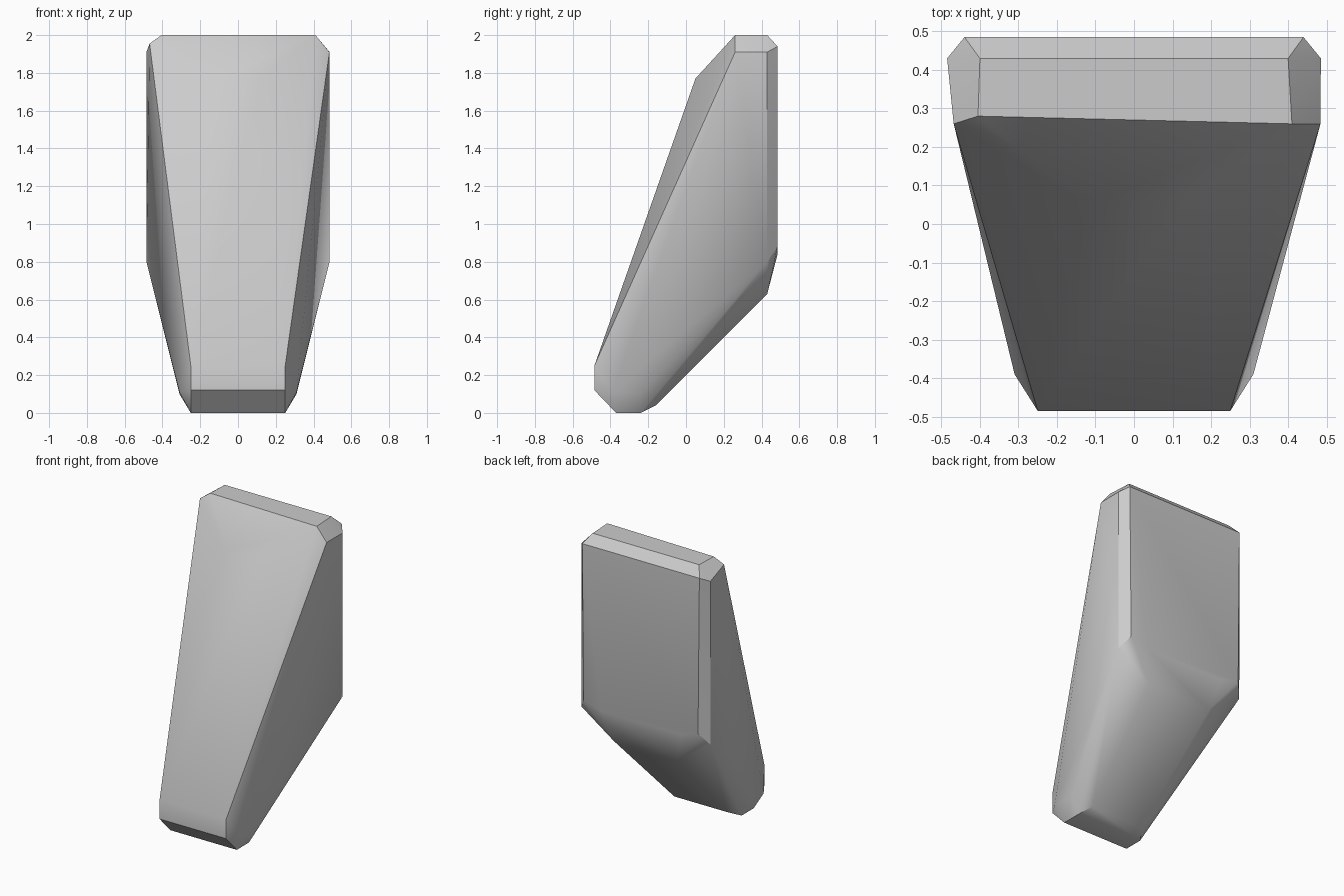
import bpy, bmesh, math

cube = bpy.data.objects.get("Cube")
if cube:
    bpy.data.objects.remove(cube, do_unlink=True)

# Plain grey finish
grey = bpy.data.materials.new("plain_grey")
grey.use_nodes = True
colour = (0.6, 0.6, 0.6, 1)
grey.diffuse_color = colour
grey.node_tree.nodes["Principled BSDF"].inputs["Base Color"].default_value = colour

# Corners shared by both sides: half width, depth, height
mirrored = [
    # foot
    (.25, -.485, .25), (.25, -.485, .12), (.25, -.37, 0), (.25, -.24, 0),
    (.31, -.39, .11), (.31, -.24, .10), (.2, -.16, .04),
    # crowned front
    (.12, .05, 1.77),
    # rear slope and back panel
    (.24, .43, .63), (.485, .43, .80), (.3, .485, .84), (.43, .485, .88),
    (.44, .485, 1.94), (.485, .43, 1.91), (.4, .43, 2),
]
# Upper front corners: the right one is chamfered, the left one comes to a point
upper_front = [(.41, .26, 2), (.484, .26, 1.91), (-.468, .26, 1.955), (-.405, .28, 2)]

bm = bmesh.new()
for x, y, z in mirrored:
    for side in (-1, 1):
        bm.verts.new((side * x, y, z))
for corner in upper_front:
    bm.verts.new(corner)

# Faceted wedge wrapped around the corners
hull = bmesh.ops.convex_hull(bm, input=bm.verts)
loose = {v for v in hull["geom_interior"] + hull["geom_unused"]
         if isinstance(v, bmesh.types.BMVert)}
bmesh.ops.delete(bm, geom=list(loose), context='VERTS')
bmesh.ops.dissolve_limit(bm, angle_limit=math.radians(1),
                         verts=bm.verts, edges=bm.edges)
bmesh.ops.recalc_face_normals(bm, faces=bm.faces)

mesh = bpy.data.meshes.new("wedge_block")
bm.to_mesh(mesh)
bm.free()
mesh.materials.append(grey)
block = bpy.data.objects.new("wedge_block", mesh)
bpy.context.collection.objects.link(block)

# Soft shallow bends, crisp chamfer edges
bpy.context.view_layer.objects.active = block
block.select_set(True)
bpy.ops.object.shade_smooth_by_angle(angle=math.radians(30))
